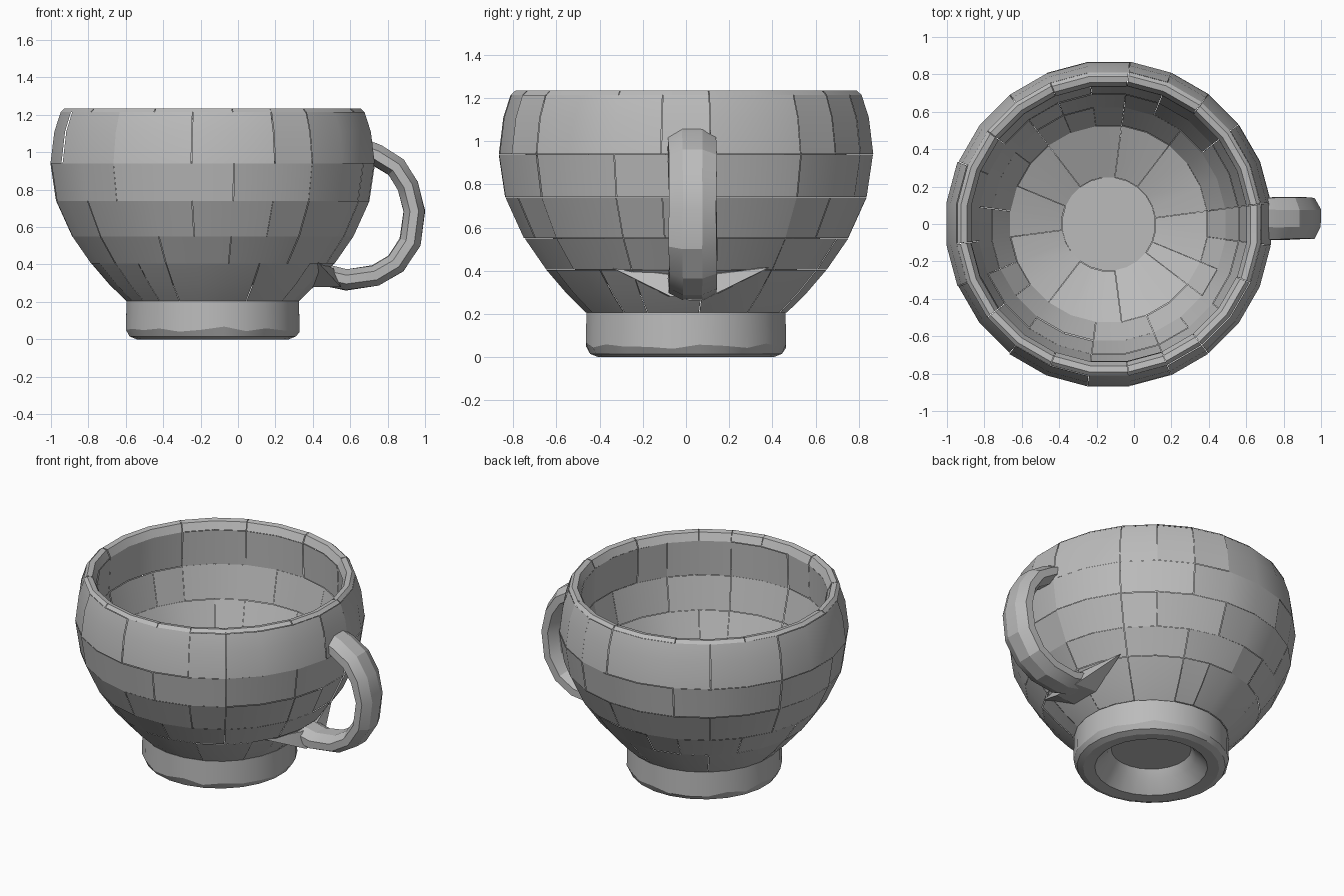
import bpy, bmesh, math, random
from mathutils import Vector

random.seed(4)
CENTRE = -0.135          # cup axis along x
SIDES = 24

cube = bpy.data.objects.get("Cube")
if cube:
    bpy.data.objects.remove(cube, do_unlink=True)

clay = bpy.data.materials.new("grey_clay")
clay.use_nodes = True
grey = (0.5, 0.5, 0.5, 1)
clay.diffuse_color = grey
clay.node_tree.nodes["Principled BSDF"].inputs["Base Color"].default_value = grey


def finish(name, bm, angle):
    mesh = bpy.data.meshes.new(name)
    bm.to_mesh(mesh)
    bm.free()
    obj = bpy.data.objects.new(name, mesh)
    bpy.context.collection.objects.link(obj)
    mesh.materials.append(clay)
    bpy.ops.object.select_all(action='DESELECT')
    obj.select_set(True)
    bpy.context.view_layer.objects.active = obj
    bpy.ops.object.shade_smooth_by_angle(angle=math.radians(angle))
    return obj


def lathe(profile, closed=False):
    """Turn (radius, height) points about the cup axis; faces come back row by row."""
    bm = bmesh.new()
    rings = []
    for r, z in profile:
        ring = []
        for k in range(SIDES):
            a = (k + 0.5) * math.tau / SIDES
            ring.append(bm.verts.new((CENTRE + r * math.cos(a), r * math.sin(a), z)))
        rings.append(ring)
    pairs = list(zip(rings, rings[1:]))
    if closed:
        pairs.append((rings[-1], rings[0]))
    rows = []
    for low, high in pairs:
        rows.append([bm.faces.new((low[k], low[(k + 1) % SIDES],
                                   high[(k + 1) % SIDES], high[k])) for k in range(SIDES)])
    if not closed:
        bm.faces.new(rings[0][::-1])
        bm.faces.new(rings[-1])
    bmesh.ops.recalc_face_normals(bm, faces=bm.faces)
    return bm, rows


def patchwork(bm, bands, lift):
    """Break bands of faces into slightly uneven blocks with hairline seams."""
    blocks = []
    for band in bands:
        k = 0
        while k < SIDES:
            size = min(random.choice((1, 2, 2, 3)), SIDES - k)
            blocks.append([f for row in band for f in row[k:k + size]])
            k += size
    owner = {f: i for i, block in enumerate(blocks) for f in block}
    seams = [e for e in bm.edges if len({owner.get(f, -1) for f in e.link_faces}) > 1]
    bmesh.ops.split_edges(bm, edges=seams)
    for block in blocks:
        verts = {v for f in block for v in f.verts}
        middle = sum((v.co for v in verts), Vector()) / len(verts)
        push = random.uniform(-lift, lift)
        for v in verts:
            out = Vector((v.co.x - CENTRE, v.co.y, 0)).normalized()
            v.co = v.co.lerp(middle, 0.008) + out * push


# Bowl: outer wall up to the rim, then down the inside to the floor
outer = [(0.30, 0.17), (0.468, 0.205), (0.56, 0.295), (0.655, 0.405), (0.756, 0.55),
         (0.843, 0.74), (0.873, 0.94), (0.852, 1.11), (0.818, 1.215)]
inner = [(0.798, 1.234), (0.765, 1.228), (0.742, 1.18), (0.75, 0.95), (0.70, 0.74),
         (0.63, 0.56), (0.53, 0.41), (0.25, 0.29)]
bm, rows = lathe(outer + inner)
bands = [rows[1:3], rows[3:4], rows[4:5], rows[5:6], rows[6:8],
         rows[8:11], rows[11:12], rows[12:13], rows[13:14], rows[14:15], rows[15:16]]
patchwork(bm, bands, 0.003)
finish("bowl", bm, 25)

# Foot ring with an uneven chamfer and a hollow underside
bm, rows = lathe([(0.465, 0.207), (0.468, 0.05), (0.448, 0.015), (0.41, 0.0),
                  (0.34, 0.005), (0.27, 0.08), (0.235, 0.14), (0.235, 0.18)], closed=True)
for v in bm.verts:
    if 0.04 < v.co.z < 0.06:
        v.co.z += random.uniform(-0.012, 0.02)
finish("foot_ring", bm, 25)
bm, rows = lathe([(0.26, 0.13), (0.26, 0.18)])
finish("foot_floor", bm, 25)

# Handle: uneven eight-sided tube swept along a loop
path = [(0.66, 1.015), (0.74, 0.985), (0.845, 0.92), (0.91, 0.82), (0.942, 0.685),
        (0.92, 0.52), (0.845, 0.405), (0.735, 0.34), (0.58, 0.32), (0.44, 0.35)]
points = [Vector((x, 0.03, z)) for x, z in path]
bm = bmesh.new()
rings = []
for i, p in enumerate(points):
    along = (points[min(i + 1, len(points) - 1)] - points[max(i - 1, 0)]).normalized()
    across = Vector((0, 1, 0))
    normal = along.cross(across)
    ring = []
    for k in range(8):
        a = (k + 0.5) * math.tau / 8
        grow = random.uniform(0.95, 1.04)
        ring.append(bm.verts.new(p + across * 0.12 * grow * math.cos(a)
                                 + normal * 0.062 * grow * math.sin(a)))
    rings.append(ring)
for low, high in zip(rings, rings[1:]):
    for k in range(8):
        bm.faces.new((low[k], low[(k + 1) % 8], high[(k + 1) % 8], high[k]))
bm.faces.new(rings[0])
bm.faces.new(rings[-1])
bmesh.ops.recalc_face_normals(bm, faces=bm.faces)
finish("handle", bm, 22)

# Flared wedge where the handle meets the lower wall
bm = bmesh.new()
for side in (-1, 1):
    for x, y, z in ((0.425, 0.365, 0.415), (0.51, 0.08, 0.38), (0.55, 0.09, 0.28),
                    (0.40, 0.1, 0.28)):
        bm.verts.new((x, 0.02 + side * y, z))
bmesh.ops.convex_hull(bm, input=bm.verts)
bmesh.ops.recalc_face_normals(bm, faces=bm.faces)
finish("handle_root", bm, 20)
